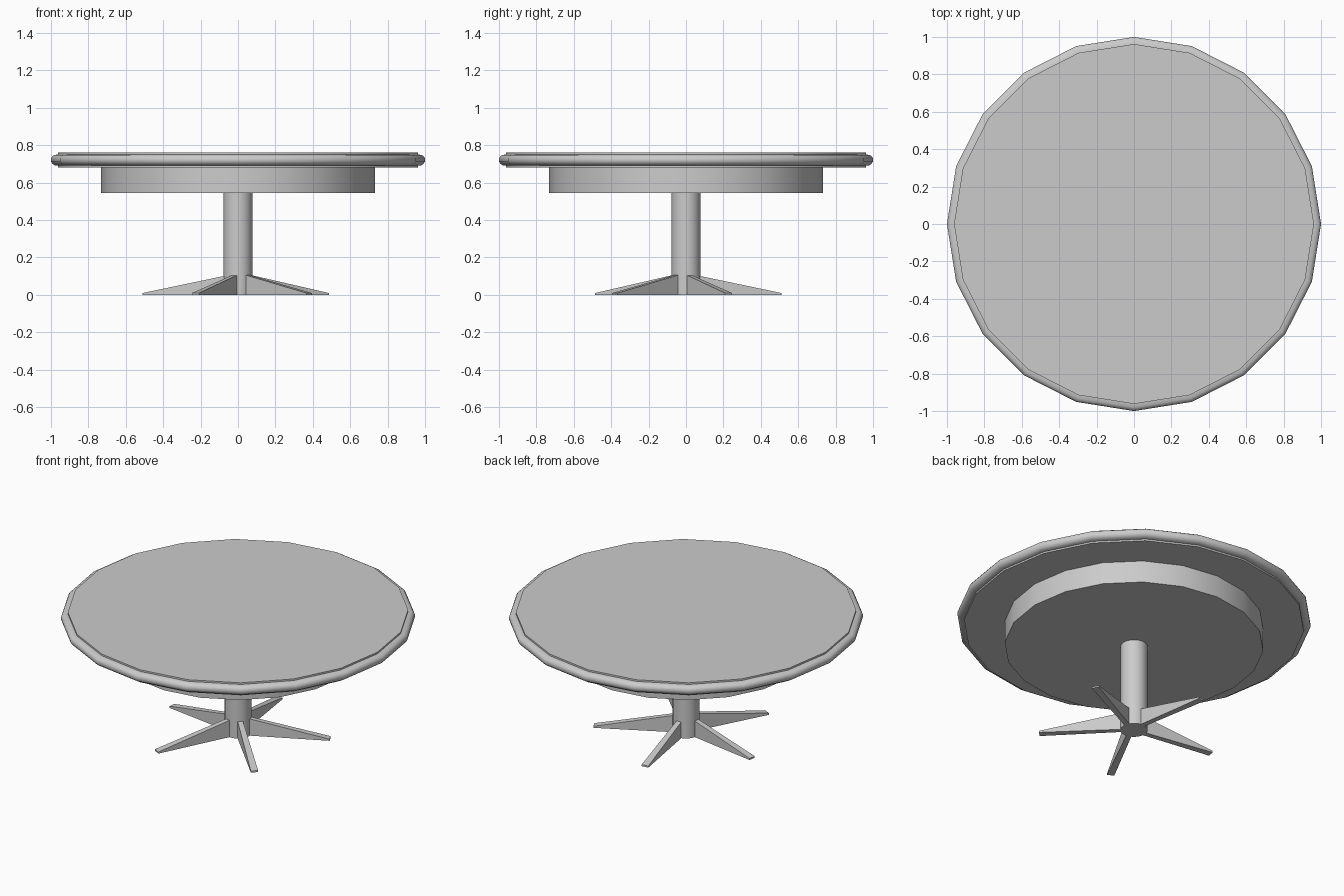
import bpy, bmesh
from math import cos, sin, radians, pi

if "Cube" in bpy.data.objects:
    bpy.data.objects.remove(bpy.data.objects["Cube"])

SIDES = 20


def finish(name, bm):
    bmesh.ops.recalc_face_normals(bm, faces=bm.faces)
    mesh = bpy.data.meshes.new(name)
    bm.to_mesh(mesh)
    bm.free()
    ob = bpy.data.objects.new(name, mesh)
    bpy.context.collection.objects.link(ob)
    bpy.ops.object.select_all(action='DESELECT')
    bpy.context.view_layer.objects.active = ob
    ob.select_set(True)
    bpy.ops.object.shade_smooth_by_angle(angle=radians(35))
    return ob


def lathe(name, profile, capped=True):
    """Turn an (r, z) profile around the z axis."""
    bm = bmesh.new()
    rings = [[bm.verts.new((r * cos(2 * pi * i / SIDES), r * sin(2 * pi * i / SIDES), z))
              for i in range(SIDES)] for r, z in profile]
    for a, b in zip(rings, rings[1:]):
        for i in range(SIDES):
            j = (i + 1) % SIDES
            bm.faces.new((a[i], a[j], b[j], b[i]))
    if capped:
        bm.faces.new(rings[0])
        bm.faces.new(rings[-1])
    return finish(name, bm)


# Table top, rounded rim, apron and column
lathe("table_top", [(0.962, 0.682), (0.962, 0.76)])
lathe("rim", [(0.955, 0.692), (0.98, 0.693), (0.993, 0.702), (1.0, 0.714), (1.0, 0.73),
              (0.993, 0.741), (0.98, 0.749), (0.955, 0.75)], capped=False)
lathe("apron", [(0.732, 0.545), (0.732, 0.682)])
lathe("column", [(0.077, 0.0), (0.077, 0.545)])


# Five tapered feet, the star sits slightly off the column axis
def foot(name, angle):
    bm = bmesh.new()
    sections = [(0.05, 0.015, 0.108), (0.523, 0.021, 0.01)]  # radius, half width, height
    rings = [[bm.verts.new((r, y, z)) for y, z in ((-w, 0), (w, 0), (w, h), (-w, h))]
             for r, w, h in sections]
    a, b = rings
    for i in range(4):
        j = (i + 1) % 4
        bm.faces.new((a[i], a[j], b[j], b[i]))
    bm.faces.new(a)
    bm.faces.new(b)
    ob = finish(name, bm)
    ob.rotation_euler.z = angle
    ob.location = (0.01, -0.01, 0)


for k in range(5):
    foot(f"foot_{k + 1}", radians(-45 + 72 * k))
